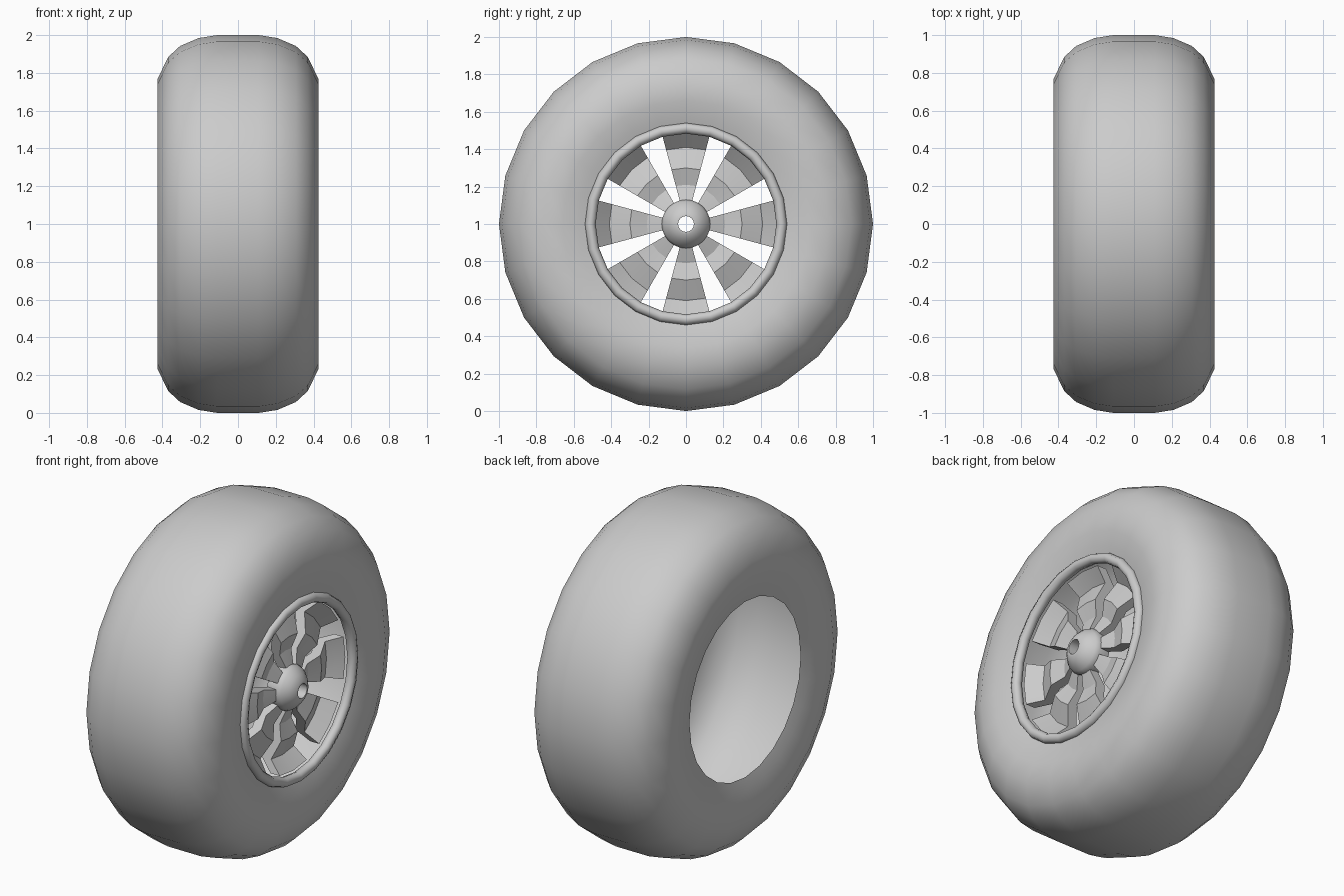
import bpy, bmesh
from math import sin, cos, pi, radians

cube = bpy.data.objects.get("Cube")
if cube:
    bpy.data.objects.remove(cube)

SIDES = 24
STEP = 2 * pi / SIDES

grey = bpy.data.materials.new("plain grey")
grey.use_nodes = True
colour = (0.6, 0.6, 0.6, 1)
grey.diffuse_color = colour
grey.node_tree.nodes["Principled BSDF"].inputs["Base Color"].default_value = colour


def point(x, r, i):
    """Point on the wheel at step i around the x axle."""
    return (x, r * cos(i * STEP), 1 + r * sin(i * STEP))


def finish(bm, name, smooth=None):
    bmesh.ops.recalc_face_normals(bm, faces=bm.faces)
    mesh = bpy.data.meshes.new(name)
    bm.to_mesh(mesh)
    bm.free()
    mesh.materials.append(grey)
    obj = bpy.data.objects.new(name, mesh)
    bpy.context.collection.objects.link(obj)
    if smooth:
        bpy.ops.object.select_all(action="DESELECT")
        obj.select_set(True)
        bpy.context.view_layer.objects.active = obj
        bpy.ops.object.shade_smooth_by_angle(angle=radians(smooth))
    return obj


def lathe(name, profile, closed=False, smooth=40):
    """Spin an (x, radius) profile around the axle."""
    bm = bmesh.new()
    rings = [[bm.verts.new(point(x, r, i)) for i in range(SIDES)] for x, r in profile]
    pairs = list(zip(rings, rings[1:]))
    if closed:
        pairs.append((rings[-1], rings[0]))
    for a, b in pairs:
        for i in range(SIDES):
            j = (i + 1) % SIDES
            bm.faces.new((a[i], a[j], b[j], b[i]))
    return finish(bm, name, smooth)


# Hollow tyre shell, open at both bores
half = [(0.11, 1.0), (0.21, 0.984), (0.307, 0.942), (0.37, 0.884),
        (0.427, 0.765), (0.42, 0.66), (0.405, 0.58), (0.385, 0.518)]
lathe("tyre", [(-x, r) for x, r in reversed(half)] + half, smooth=60)

# Rounded rim ring on the outer side
lathe("rim_ring", [(0.39 + 0.03 * cos(k * pi / 4), 0.512 + 0.029 * sin(k * pi / 4))
                   for k in range(8)], closed=True, smooth=60)

# Hub cone with an open axle hole
lathe("hub", [(0.27, 0.12), (0.34, 0.13), (0.365, 0.12), (0.395, 0.09), (0.42, 0.055),
              (0.42, 0.042), (0.27, 0.042)], closed=True)

# Eight kinked spokes, each two steps wide with one step of gap
spoke = [(0.34, 0.12), (0.31, 0.21), (0.335, 0.30), (0.29, 0.41), (0.36, 0.485)]
DEPTH = 0.06
bm = bmesh.new()
for n in range(8):
    first = 3 * n - 1
    front = [[bm.verts.new(point(x, r, first + k)) for k in range(3)] for x, r in spoke]
    back = [[bm.verts.new(point(x - DEPTH, r, first + k)) for k in range(3)] for x, r in spoke]
    for s in range(len(spoke) - 1):
        for k in range(2):
            for g in (front, back):
                bm.faces.new((g[s][k], g[s][k + 1], g[s + 1][k + 1], g[s + 1][k]))
        for k in (0, 2):
            bm.faces.new((front[s][k], front[s + 1][k], back[s + 1][k], back[s][k]))
    for s in (0, -1):
        for k in range(2):
            bm.faces.new((front[s][k], front[s][k + 1], back[s][k + 1], back[s][k]))
finish(bm, "spokes", smooth=30)
